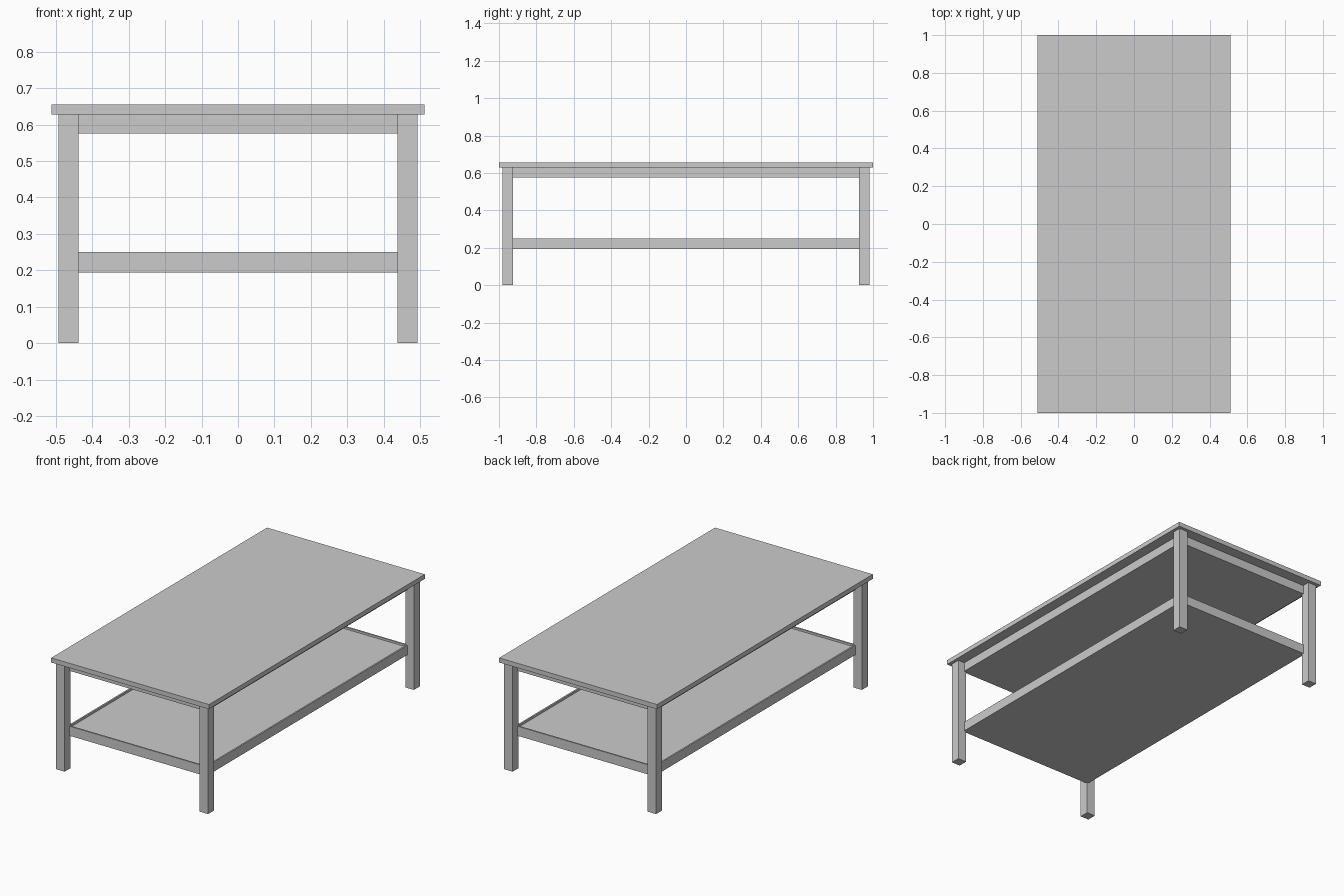
import bpy, bmesh

if "Cube" in bpy.data.objects:
    bpy.data.objects.remove(bpy.data.objects["Cube"])


def box(name, x0, x1, y0, y1, z0, z1, recess=None):
    """Box between limits; recess=(lip, depth) sinks the upper face."""
    bm = bmesh.new()
    bmesh.ops.create_cube(bm, size=1)
    for v in bm.verts:
        v.co.x = x1 if v.co.x > 0 else x0
        v.co.y = y1 if v.co.y > 0 else y0
        v.co.z = z1 if v.co.z > 0 else z0
    if recess:
        bm.normal_update()
        top = max(bm.faces, key=lambda f: f.normal.z)
        bmesh.ops.inset_region(bm, faces=[top], thickness=recess[0])
        # straight-walled tray: extrude the inset face down
        down = bmesh.ops.extrude_discrete_faces(bm, faces=[top])["faces"][0]
        bmesh.ops.translate(bm, verts=down.verts, vec=(0, 0, -recess[1]))
    mesh = bpy.data.meshes.new(name)
    bm.to_mesh(mesh)
    bm.free()
    ob = bpy.data.objects.new(name, mesh)
    bpy.context.collection.objects.link(ob)
    return ob


LEG_X, LEG_Y, LEG_W = 0.493, 0.981, 0.055   # outer leg faces and leg width
RAIL_X, RAIL_Y = 0.450, 0.937               # outer rail faces, inset from legs
LEG_TOP = 0.628

# Table top
box("table_top", -0.512, 0.512, -1, 1, LEG_TOP, 0.655)

# Apron block under the top
box("apron", -RAIL_X, RAIL_X, -RAIL_Y, RAIL_Y, 0.575, LEG_TOP)

# Lower shelf with a thin raised lip
box("lower_shelf", -RAIL_X, RAIL_X, -RAIL_Y, RAIL_Y, 0.194, 0.25, recess=(0.013, 0.012))

# Four square legs
for sx, side in ((-1, "left"), (1, "right")):
    for sy, end in ((-1, "front"), (1, "back")):
        xs = sorted((sx * LEG_X, sx * (LEG_X - LEG_W)))
        ys = sorted((sy * LEG_Y, sy * (LEG_Y - LEG_W)))
        box(f"{end}_{side}_leg", *xs, *ys, 0, LEG_TOP)
